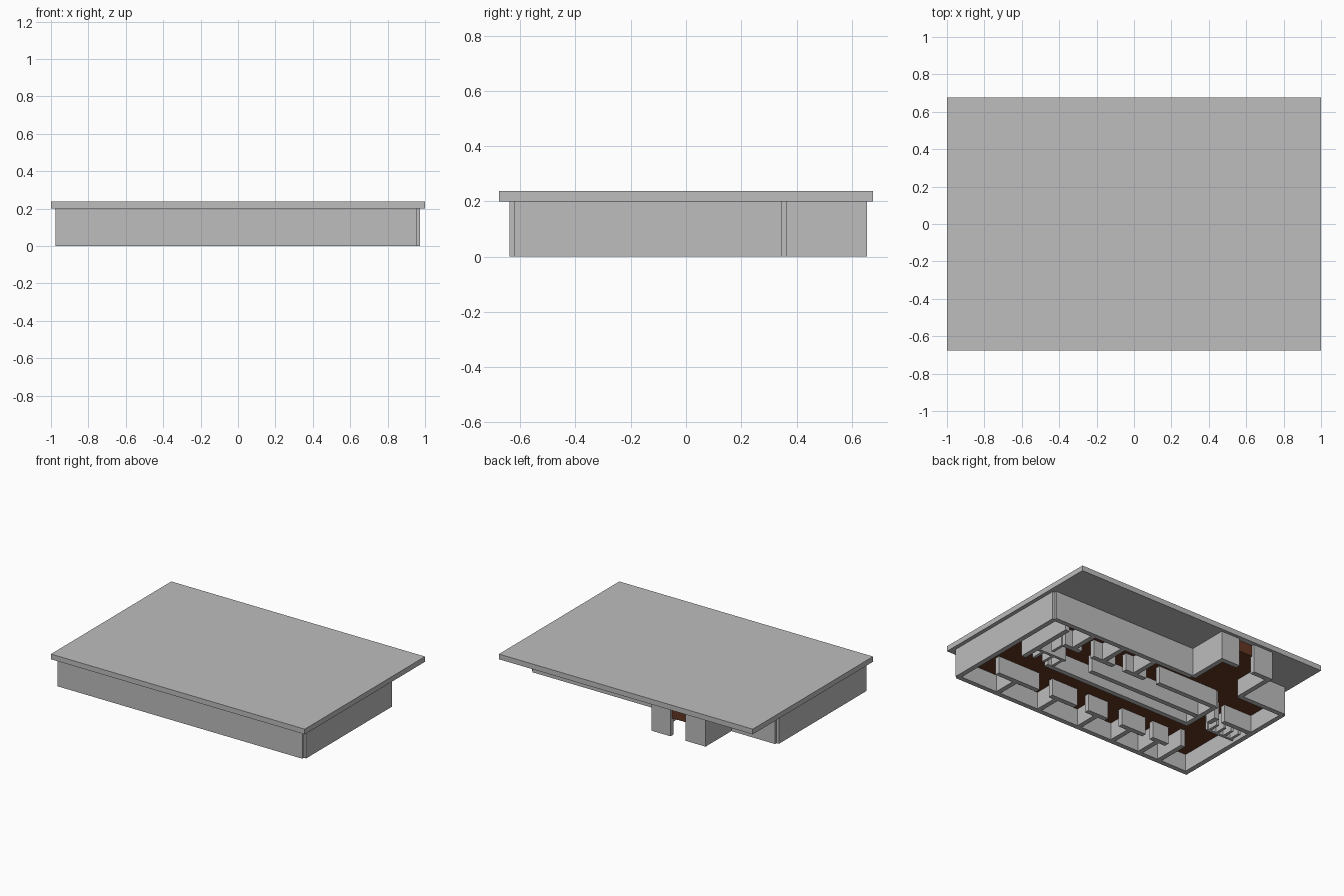
import bpy, bmesh
from mathutils import Vector

if "Cube" in bpy.data.objects:
    bpy.data.objects.remove(bpy.data.objects["Cube"])


def material(name, rgb):
    m = bpy.data.materials.new(name)
    m.diffuse_color = (*rgb, 1)
    m.use_nodes = True
    m.node_tree.nodes["Principled BSDF"].inputs["Base Color"].default_value = m.diffuse_color
    return m


GREY = material("plaster_grey", (0.51, 0.51, 0.51))
BROWN = material("wood_brown", (0.127, 0.038, 0.017))
T = 0.035        # wall thickness
H = 0.20         # wall height


def prism(bm, pts, z0, z1):
    """Extrude a plan outline from z0 to z1."""
    face = bm.faces.new([bm.verts.new((x, y, z0)) for x, y in pts])
    top = bmesh.ops.extrude_face_region(bm, geom=[face])["geom"]
    bmesh.ops.translate(bm, vec=(0, 0, z1 - z0),
                        verts=[v for v in top if isinstance(v, bmesh.types.BMVert)])


def finish(name, bm, mat):
    bmesh.ops.recalc_face_normals(bm, faces=bm.faces)
    me = bpy.data.meshes.new(name)
    bm.to_mesh(me)
    bm.free()
    me.materials.append(mat)
    ob = bpy.data.objects.new(name, me)
    bpy.context.collection.objects.link(ob)


def walls(name, segments, t=T):
    """Boxes along plan centrelines (x0, y0, x1, y1)."""
    bm = bmesh.new()
    for x0, y0, x1, y1 in segments:
        a, b = Vector((x0, y0)), Vector((x1, y1))
        d = (b - a).normalized()
        n = Vector((-d.y, d.x)) * t / 2
        prism(bm, [a + n, b + n, b - n, a - n], 0, H)
    finish(name, bm, GREY)


# base slab above the walls
bm = bmesh.new()
prism(bm, [(-1, -.677), (1, -.677), (1, .677), (-1, .677)], H, 0.237)
finish("base_slab", bm, GREY)

# timber floor inside the outer walls, with the entrance wing
bm = bmesh.new()
prism(bm, [(-.958, -.622), (.955, -.622), (.955, .347), (-.205, .347),
           (-.205, .637), (-.595, .637), (-.595, .347), (-.958, .347)], 0.122, H)
finish("timber_floor", bm, BROWN)

# outer walls: centrelines meet at the corners, leaving small notches
XL, XR, YF, YB = -.958, .955, -.622, .347
walls("outer_walls", [
    (XL - T / 2, YF, XR, YF), (XR, YF, XR, YB), (XR, YB, -.19, YB),
    (-.595, YB, XL, YB), (XL, YB, XL, YF)])

# entrance wing with door opening
walls("entrance_wing", [
    (-.205, YB, -.205, .637), (-.187, .637, -.337, .637),
    (-.456, .637, -.613, .637), (-.595, .637, -.595, YB)])

# front rooms: corridor wall pieces with door gaps, and partitions
FY = -.425
walls("front_room_walls",
      [(a, FY, b, FY) for a, b in
       [(.79, .45), (.343, .133), (.04, -.125), (-.243, -.44), (-.50, -.63)]]
      + [(x, YF, x, FY) for x in (.63, .285, -.05, -.33, -.56)]
      + [(-.72, YF, -.72, -.37)])

# central core along the corridor
walls("core_walls", [
    (.62, -.14, -.575, -.14), (-.56, -.14, -.56, .15),
    (.35, -.02, -.54, -.02), (-.08, .14, -.56, .14)])

# back rooms
walls("back_room_walls",
      [(a, .13, b, .13) for a, b in [(.70, .56), (.46, .28), (.19, .02)]]
      + [(x, .13, x, YB) for x in (.62, .37, .11)])

# right-hand side wall and small rooms
walls("side_wall", [(.80, -.15, .80, .29)])
walls("small_room_partitions",
      [(x, -.12, x, -.02) for x in (.74, .66, .58)]
      + [(.80, -.02, .56, -.02), (.70, .02, .70, .12)], 0.02)

# left-hand stair room
walls("stair_room_wall", [(-.72, .03, XL, .03), (-.66, -.04, -.66, .04)])
walls("stair_partitions",
      [(x, -.11, x, -.02) for x in (-.72, -.78, -.84, -.90)]
      + [(-.70, -.11, -.92, -.11)], 0.02)
